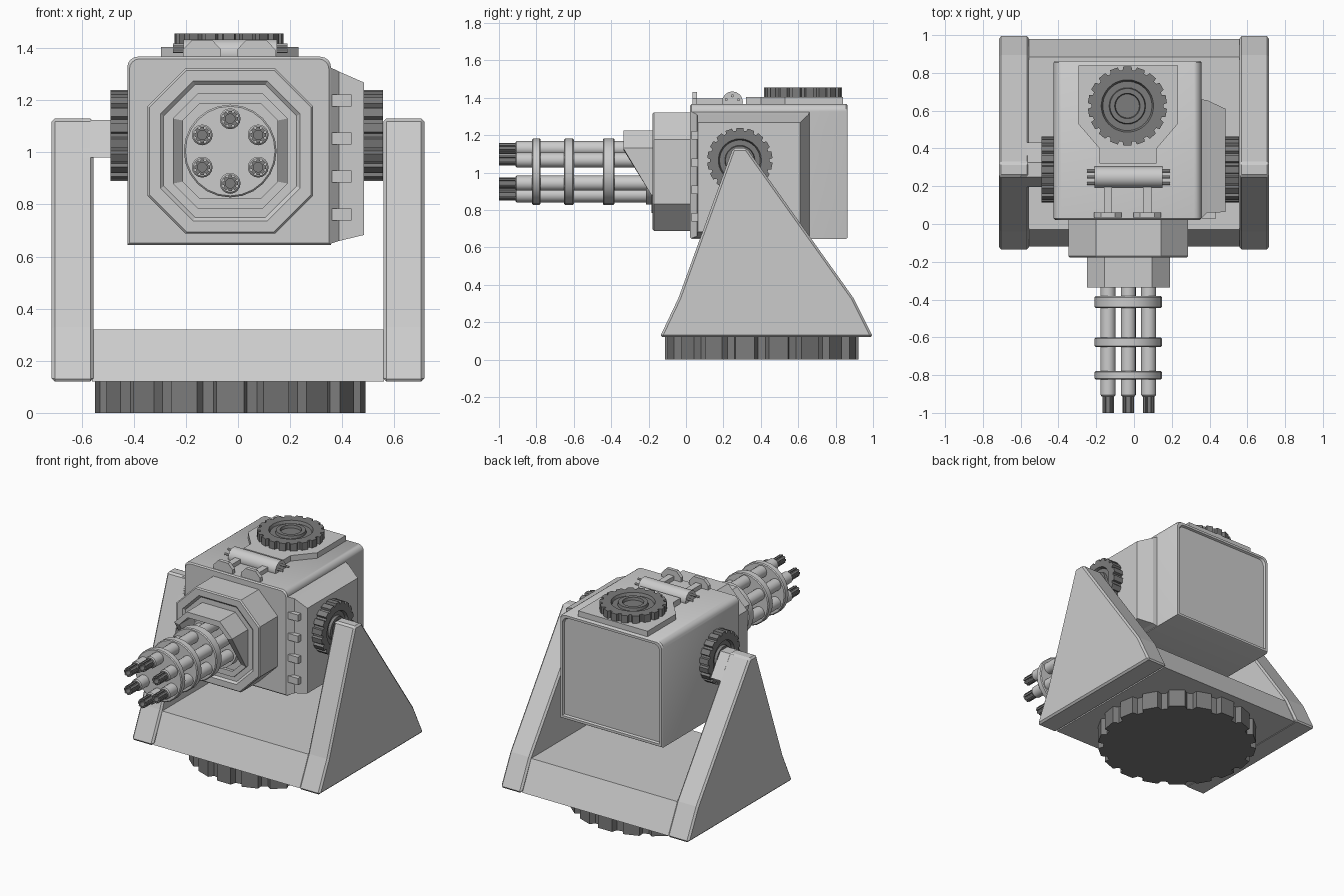
import bpy, bmesh
from math import sin, cos, pi, radians

if "Cube" in bpy.data.objects:
    bpy.data.objects.remove(bpy.data.objects["Cube"])

CX, CZ = -0.03, 1.005          # gun axis
dark = bpy.data.materials.new("dark_metal")
dark.diffuse_color = (0.2, 0.2, 0.2, 1)
dark.use_nodes = True
dark.node_tree.nodes["Principled BSDF"].inputs["Base Color"].default_value = dark.diffuse_color


def place(axis, u, v, a):
    return {'x': (a, u, v), 'y': (u, a, v), 'z': (u, v, a)}[axis]


def loft(name, loops, smooth=False, bevel=0.0, closed=False, mat=None):
    """Skin matching loops of 3D points; ends capped unless closed into a ring."""
    bm = bmesh.new()
    rows = [[bm.verts.new(p) for p in lp] for lp in loops]
    n = len(rows[0])
    pairs = list(zip(rows, rows[1:])) + ([(rows[-1], rows[0])] if closed else [])
    for r, s in pairs:
        for i in range(n):
            j = (i + 1) % n
            bm.faces.new((r[i], r[j], s[j], s[i]))
    if not closed:
        bm.faces.new(rows[0])
        bm.faces.new(rows[-1])
    bmesh.ops.recalc_face_normals(bm, faces=bm.faces)
    me = bpy.data.meshes.new(name)
    bm.to_mesh(me)
    bm.free()
    if smooth:
        me.shade_smooth()
        me.set_sharp_from_angle(angle=radians(35))
    ob = bpy.data.objects.new(name, me)
    bpy.context.collection.objects.link(ob)
    if bevel:
        m = ob.modifiers.new("bevel", 'BEVEL')
        m.width, m.segments, m.limit_method = bevel, 1, 'ANGLE'
    if mat:
        me.materials.append(mat)
    return ob


def stack(name, axis, sections, **kw):
    """sections: list of (2D outline, position along axis)."""
    return loft(name, [[place(axis, u, v, a) for u, v in o] for o, a in sections], **kw)


def prism(name, axis, outline, a, b, **kw):
    return stack(name, axis, [(outline, a), (outline, b)], **kw)


def rect(u0, u1, v0, v1):
    return [(u0, v0), (u1, v0), (u1, v1), (u0, v1)]


def box(name, x0, x1, y0, y1, z0, z1, **kw):
    return prism(name, 'z', rect(x0, x1, y0, y1), z0, z1, **kw)


def circle(u, v, r, n):
    return [(u + r * cos(2 * pi * i / n), v + r * sin(2 * pi * i / n)) for i in range(n)]


def octagon(h, c, u=CX, v=CZ):
    k = h - c
    return [(u + a, v + b) for a, b in
            [(-k, -h), (k, -h), (h, -k), (h, k), (k, h), (-k, h), (-h, k), (-h, -k)]]


def toothed(u, v, r, n, f):
    """Gear outline, four points per tooth; root radius is f*r."""
    pts, shape = [], [(-.29, 1), (.29, 1), (.38, f), (.62, f)]
    for i in range(n):
        for t, k in shape:
            a = 2 * pi * (i + t) / n + pi / 2
            pts.append((u + r * k * cos(a), v + r * k * sin(a)))
    return pts


def ring_like(u, v, r, n):
    """Circle whose points line up with toothed()."""
    pts = []
    for i in range(n):
        for t in (-.29, .29, .38, .62):
            a = 2 * pi * (i + t) / n + pi / 2
            pts.append((u + r * cos(a), v + r * sin(a)))
    return pts


def dial(name, axis, u, v, r, a, b):
    """Toothed wheel with stepped rings on its outer face (b)."""
    n, d = 18, 0.018 if b > a else -0.018
    c = lambda f: ring_like(u, v, r * f, n)
    g = toothed(u, v, r, n, .91)
    return stack(name, axis, [(g, a), (g, b), (c(.66), b), (c(.62), b - d), (c(.46), b - d),
                              (c(.44), b), (c(.32), b), (c(.30), b - d)], mat=dark)


# base wheel
prism("base_wheel", 'z', toothed(CX, .405, .52, 18, .93), 0, .125, mat=dark)

# yoke: side plates, cross bar and left pivot boss
side = [(-.14, .12), (1.0, .12), (.895, .33), (.325, 1.13), (.25, 1.13), (-.04, .33)]
for nm, a, b in (("left_yoke_plate", -.715, -.555), ("right_yoke_plate", .558, .715)):
    prism(nm, 'x', side, a, b, bevel=.012)
prism("yoke_cross_bar", 'x', [(-.12, .12), (.98, .12), (.885, .32), (-.03, .32)], -.56, .56)
prism("left_pivot_boss", 'x', [(.195, .98), (.432, .98), (.325, 1.125), (.25, 1.125)], -.60, -.488)

# body shell: rounded top edges, recessed back panel


def shell(i):
    x0, x1, z0, z1, r = -.425 + i, .357 - i, .645 + i, 1.367 - i, .04
    arc = [pi / 2 * k / 4 for k in range(5)]
    return ([(x0, z0), (x1, z0)]
            + [(x1 - r + r * cos(t), z1 - r + r * sin(t)) for t in arc]
            + [(x0 + r - r * sin(t), z1 - r + r * cos(t)) for t in arc])


stack("body_shell", 'y', [(shell(.008), .022), (shell(0), .03), (shell(0), .855), (shell(.006), .864),
                          (shell(.022), .864), (shell(.028), .85)], smooth=True)

# right side hatch with hinge blocks
stack("side_hatch", 'x', [(rect(.03, .66, .65, 1.325), .34), (rect(.03, .66, .65, 1.325), .357),
                          (rect(.06, .655, .66, 1.31), .388), (rect(.063, .61, .683, 1.268), .484)])
for i in range(4):
    z = .762 + i * .1455
    box("hatch_hinge", .36, .435, .03, .075, z - .023, z + .023)

# pivot wheels
dial("right_pivot_wheel", 'x', .288, 1.065, .175, .484, .556)
dial("left_pivot_wheel", 'x', .288, 1.065, .175, -.42, -.49)

# front housing
stack("front_housing", 'y', [(octagon(.317, .145), .04), (octagon(.317, .145), -.17),
                             (octagon(.31, .142), -.178), (octagon(.268, .125), -.178),
                             (octagon(.255, .12), -.165)])

# slanted hood around the barrels: lower lip is set back
outer, inner = octagon(.22, .095), octagon(.182, .065)


def lip(outline):
    return [(u, -.335 if v > CZ else -.185, v) for u, v in outline]


loft("barrel_hood", [[(u, -.15, v) for u, v in outer], lip(outer), lip(inner),
                     [(u, -.15, v) for u, v in inner]], closed=True)
prism("barrel_hub", 'y', circle(CX, CZ, .177, 24), -.14, -.215, smooth=True)

# barrel cluster with fluted hollow muzzles
for i in range(6):
    a = pi / 2 + i * pi / 3
    u, v = CX + .124 * cos(a), CZ + .124 * sin(a)
    c = lambda r: circle(u, v, r, 16)
    stack("barrel", 'y', [(c(.04), -.2), (c(.04), -.905), (c(.034), -.912), (c(.02), -.912)],
          smooth=True)
    n = 8
    stack("muzzle", 'y', [(toothed(u, v, .031, n, .8), -.90), (toothed(u, v, .031, n, .8), -1.0),
                          (ring_like(u, v, .018, n), -1.0), (ring_like(u, v, .018, n), -.93)], mat=dark)
for y0, y1 in ((-.823, -.778), (-.652, -.6), (-.445, -.382)):
    c = lambda r: circle(CX, CZ, r, 24)
    stack("barrel_clamp", 'y', [(c(.172), y0), (c(.178), y0 + .006), (c(.178), y1 - .006), (c(.172), y1)],
          smooth=True)

# top plate and dial
prism("top_plate", 'z', [(-.295, .84), (-.295, .53), (-.183, .40), (-.183, .32), (.12, .32),
                         (.12, .40), (.232, .53), (.232, .84)], 1.35, 1.405)
dial("top_dial", 'z', -.035, .625, .21, 1.40, 1.456)

# top roller with end pins, stems and brackets
prism("top_roller", 'x', circle(.248, 1.378, .056, 16), -.21, .15, smooth=True)
for y, z in ((.215, 1.39), (.248, 1.41), (.281, 1.39)):
    prism("roller_pin", 'x', circle(y, z, .008, 8), -.25, .19)
for x in (-.138, .07):
    box("bracket_stem", x - .022, x + .022, .05, .21, 1.36, 1.395)
    w = .073
    prism("bracket", 'y', [(x - w, 1.36), (x + w, 1.36), (x + w, 1.395), (x + w - .035, 1.432),
                           (x - w + .035, 1.432), (x - w, 1.395)], .035, .06)
